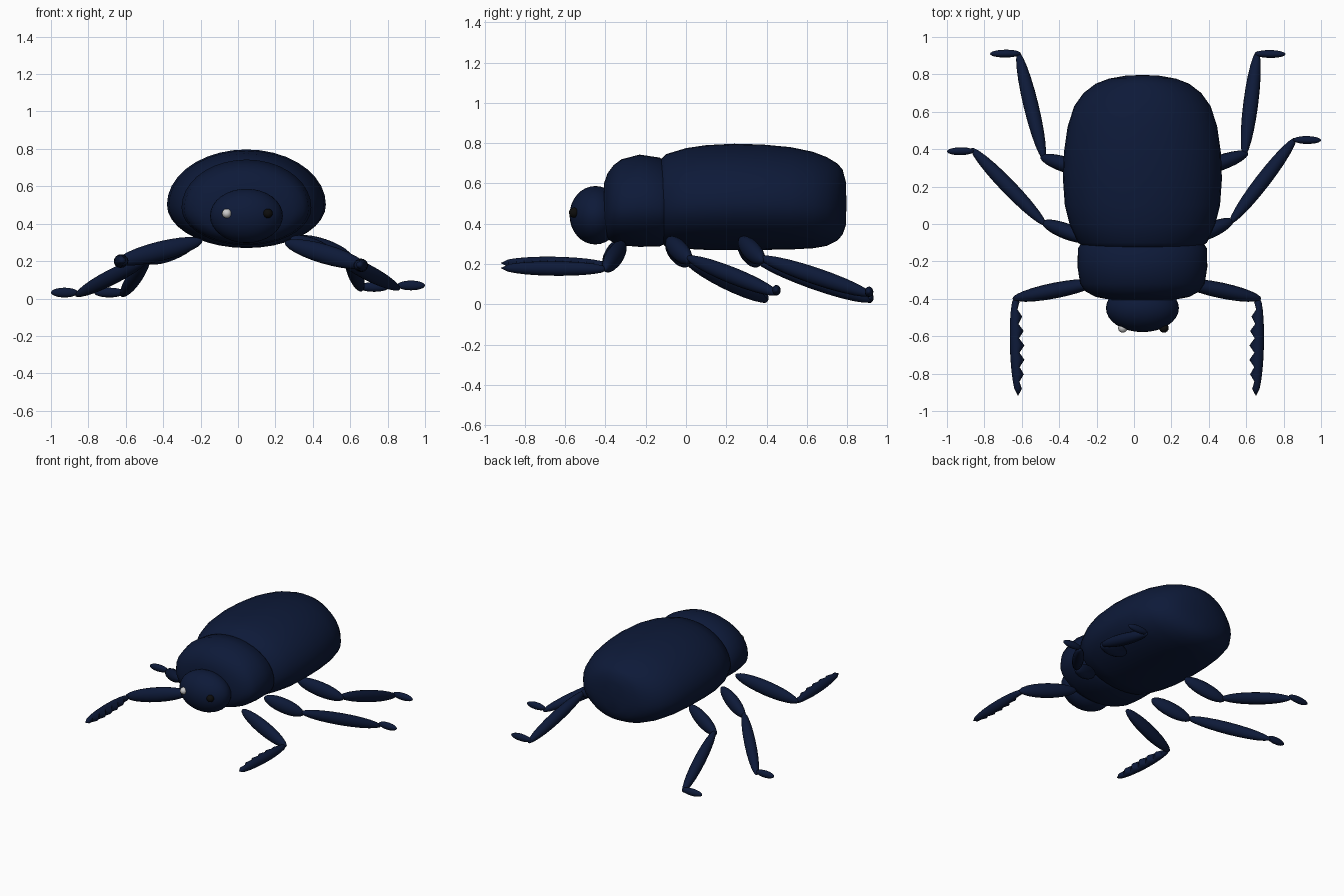
import bpy, bmesh, math
from mathutils import Vector

if "Cube" in bpy.data.objects:
    bpy.data.objects.remove(bpy.data.objects["Cube"])

CX = 0.045  # body axis


def material(name, rgb):
    m = bpy.data.materials.new(name)
    m.diffuse_color = (*rgb, 1)
    m.use_nodes = True
    m.node_tree.nodes["Principled BSDF"].inputs["Base Color"].default_value = m.diffuse_color
    return m


SHELL = material("dark_blue", (0.004, 0.01, 0.04))
WHITE = material("white", (0.7, 0.7, 0.7))
BLACK = material("black", (0.004, 0.004, 0.004))


def loft(name, rings, start, end, mat, angle=60):
    """Skin a list of rings and close both ends with a pole."""
    bm = bmesh.new()
    loops = [[bm.verts.new(p) for p in ring] for ring in rings]
    n = len(loops[0])
    for a, b in zip(loops, loops[1:]):
        for i in range(n):
            j = (i + 1) % n
            bm.faces.new((a[i], a[j], b[j], b[i]))
    for loop, pole in ((loops[0], start), (loops[-1], end)):
        v = bm.verts.new(pole)
        for i in range(n):
            bm.faces.new((loop[i], loop[(i + 1) % n], v))
    bmesh.ops.recalc_face_normals(bm, faces=bm.faces)
    mesh = bpy.data.meshes.new(name)
    bm.to_mesh(mesh)
    bm.free()
    ob = bpy.data.objects.new(name, mesh)
    bpy.context.collection.objects.link(ob)
    mesh.materials.append(mat)
    bpy.ops.object.select_all(action='DESELECT')
    ob.select_set(True)
    bpy.context.view_layer.objects.active = ob
    bpy.ops.object.shade_smooth_by_angle(angle=math.radians(angle))
    return ob


def body(name, sections, y0, y1, n=36):
    """Body shell from sections (y, half width, top z, bottom z)."""
    rings = []
    for y, w, top, bot in sections:
        mid = bot + 0.44 * (top - bot)
        ring = []
        for i in range(n):
            a = 2 * math.pi * i / n
            s = math.sin(a)
            ring.append((CX + w * math.cos(a), y, mid + s * (top - mid if s > 0 else mid - bot)))
        rings.append(ring)
    return loft(name, rings, (CX, y0, 0.5), (CX, y1, 0.5), SHELL)


def spindle(name, p0, p1, rw, rv, steps=12, n=16, teeth=0):
    """Limb segment; teeth = x direction of a serrated edge."""
    p0, p1 = Vector(p0), Vector(p1)
    d = p1 - p0
    u = d.cross(Vector((0, 0, 1))).normalized()
    v = u.cross(d).normalized()
    rings = []
    for k in range(1, steps):
        t = 0.5 - 0.5 * math.cos(math.pi * k / steps) if not teeth else k / steps
        r = math.sqrt(1 - (2 * t - 1) ** 2)
        ring = []
        for i in range(n):
            a = 2 * math.pi * i / n
            c = math.cos(a)
            if teeth and c * u.x * teeth > 0.01:
                c *= 1.15 if k % 2 else 0.4
            ring.append(p0 + d * t + u * (c * r * rw) + v * (math.sin(a) * r * rv))
        rings.append(ring)
    return loft(name, rings, p0, p1, SHELL, 35 if teeth else 60)


def ball(name, loc, scale, mat):
    bpy.ops.mesh.primitive_uv_sphere_add(segments=32, ring_count=16, location=loc)
    ob = bpy.context.object
    ob.name = name
    ob.scale = scale
    ob.data.materials.append(mat)
    bpy.ops.object.shade_smooth()
    return ob


# Wing cases and belly
body("abdomen", [
    (-0.14, 0.22, 0.66, 0.36), (-0.13, 0.30, 0.715, 0.31), (-0.10, 0.345, 0.745, 0.285),
    (0.0, 0.39, 0.775, 0.275), (0.1, 0.415, 0.79, 0.27), (0.24, 0.425, 0.797, 0.27),
    (0.38, 0.42, 0.793, 0.27), (0.52, 0.40, 0.78, 0.272), (0.63, 0.365, 0.757, 0.278),
    (0.70, 0.315, 0.73, 0.29), (0.75, 0.25, 0.70, 0.315), (0.777, 0.18, 0.67, 0.345),
    (0.793, 0.09, 0.61, 0.39)], -0.145, 0.797)

# Thorax shield
body("thorax", [
    (-0.407, 0.16, 0.60, 0.36), (-0.39, 0.25, 0.65, 0.325), (-0.36, 0.305, 0.69, 0.305),
    (-0.32, 0.333, 0.72, 0.292), (-0.23, 0.347, 0.743, 0.285), (-0.13, 0.345, 0.728, 0.288),
    (-0.08, 0.31, 0.69, 0.31), (-0.06, 0.2, 0.62, 0.37)], -0.41, -0.05)

# Head and eyes
ball("head", (CX, -0.45, 0.442), (0.195, 0.128, 0.145), SHELL)
ball("left_eye", (-0.06, -0.556, 0.455), (0.025,) * 3, WHITE)
ball("right_eye", (0.16, -0.556, 0.455), (0.025,) * 3, BLACK)

# Legs: hip, knee, ankle, toe
legs = {
    "left_front": [(-0.19, -0.31, 0.31), (-0.65, -0.40, 0.195), (-0.62, -0.92, 0.205), None],
    "right_front": [(0.25, -0.31, 0.30), (0.68, -0.40, 0.175), (0.652, -0.92, 0.18), None],
    "left_middle": [(-0.23, -0.09, 0.31), (-0.49, 0.01, 0.20), (-0.87, 0.405, 0.015), (-1.0, 0.388, 0.032)],
    "right_middle": [(0.28, -0.09, 0.32), (0.53, 0.02, 0.215), (0.865, 0.46, 0.05), (1.0, 0.448, 0.07)],
    "left_hind": [(-0.22, 0.27, 0.31), (-0.50, 0.36, 0.20), (-0.62, 0.92, 0.015), (-0.77, 0.91, 0.032)],
    "right_hind": [(0.30, 0.27, 0.32), (0.61, 0.38, 0.215), (0.66, 0.925, 0.045), (0.81, 0.908, 0.062)],
}
for name, (hip, knee, ankle, toe) in legs.items():
    side = -1 if hip[0] < 0 else 1
    spindle(name + "_thigh", hip, knee, 0.042, 0.052)
    # shins start slightly inside the thigh end
    top = Vector(knee) + (Vector(hip) - Vector(knee)) * 0.07 + Vector((0, -0.01, 0.012))
    if toe is None:
        spindle(name + "_shin", Vector(knee) + Vector((-side * 0.015, 0.02, 0)), ankle,
                0.036, 0.036, steps=14, teeth=-side)
    else:
        spindle(name + "_shin", top, ankle, 0.04, 0.042)
        heel = (ankle[0] - side * 0.015, toe[1] + 0.002, toe[2])
        spindle(name + "_foot", heel, toe, 0.021, 0.026)
